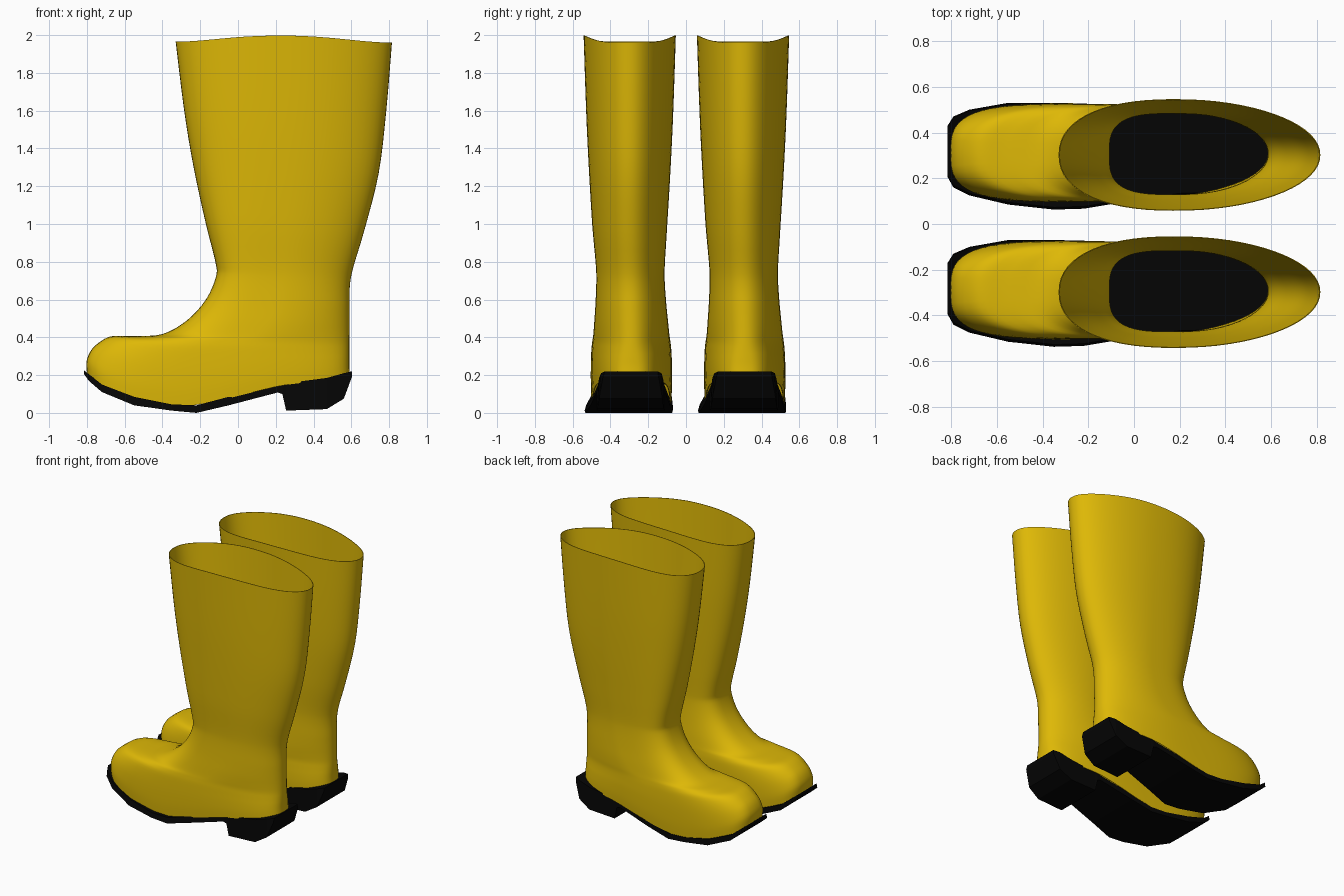
import bpy, bmesh, math

if "Cube" in bpy.data.objects:
    bpy.data.objects.remove(bpy.data.objects["Cube"])

SEG, SUB = 64, 4


def material(name, rgb):
    m = bpy.data.materials.new(name)
    m.diffuse_color = (*rgb, 1)
    m.use_nodes = True
    m.node_tree.nodes["Principled BSDF"].inputs["Base Color"].default_value = m.diffuse_color
    return m


yellow = material("yellow rubber", (0.73, 0.48, 0.002))
black = material("black rubber", (0.0015, 0.0015, 0.0015))

# sole stations: x, top z, bottom z, near y, far y
SOLE = [
    (-.815, .225, .205, .205, .43), (-.79, .205, .17, .16, .47),
    (-.72, .15, .11, .125, .50), (-.55, .085, .04, .085, .53),
    (-.35, .045, .012, .063, .53), (-.22, .04, 0, .067, .527),
    (-.05, .085, .04, .095, .515), (.21, .15, .108, .125, .49),
    (.235, .155, .10, .125, .49), (.255, .157, .012, .125, .488),
    (.47, .185, .02, .13, .483), (.56, .21, .075, .14, .475),
    (.603, .22, .19, .16, .455)]

# upper rings, rim to sole: front x, front z, back x, back z, half width,
# front squareness, how far the ring follows the curve of the sole
UPPER = [
    (-.33, 1.965, .815, 1.96, .243, 2.25, 0), (-.285, 1.6, .785, 1.6, .23, 2.35, 0),
    (-.235, 1.3, .745, 1.27, .215, 2.5, 0), (-.17, 1.0, .67, .97, .197, 2.8, 0),
    (-.12, .80, .61, .77, .182, 3.1, 0), (-.117, .72, .592, .67, .18, 3.1, 0),
    (-.17, .60, .59, .56, .186, 3.0, 0), (-.27, .49, .59, .48, .194, 2.9, 0),
    (-.40, .425, .59, .42, .20, 2.8, .05), (-.55, .425, .59, .37, .205, 2.8, .15),
    (-.68, .43, .59, .33, .21, 2.9, .35), (-.76, .37, .59, .29, .213, 3.1, .6),
    (-.80, .28, .59, .245, .212, 3.2, .85), (-.80, .205, .592, .20, .207, 3.2, 1)]


def sole_top(x):
    for a, b in zip(SOLE, SOLE[1:]):
        if x <= b[0]:
            t = max(0, (x - a[0]) / (b[0] - a[0]))
            return a[1] + t * (b[1] - a[1])
    return SOLE[-1][1]


def smooth_rows(rows):
    # Catmull-Rom interpolation between the rings
    out = []
    for i in range(len(rows) - 1):
        p = [rows[max(0, min(len(rows) - 1, i + d))] for d in (-1, 0, 1, 2)]
        for s in range(SUB):
            t = s / SUB
            out.append([.5 * (2 * b + (c - a) * t + (2 * a - 5 * b + 4 * c - d) * t * t
                              + (3 * b - a - 3 * c + d) * t ** 3)
                        for a, b, c, d in zip(*p)])
    return out + [list(rows[-1])]


def power(v, e):
    return math.copysign(abs(v) ** e, v)


def upper_ring(row):
    fx, fz, bx, bz, hw, nf, sag = row
    yc = .302 + .009 * max(0, min(1, (1 - fz) / .6))
    rim = .035 * max(0, min(1, (fz - 1.5) / .46))
    pts = []
    for i in range(SEG):
        a = 2 * math.pi * i / SEG
        c, s = math.cos(a), math.sin(a)
        e = 2 / (nf if c < 0 else 2.1 + .8 * sag)
        u = power(c, e)
        x = (fx + bx) / 2 + u * (bx - fx) / 2
        # egg-shaped plan, fuller to the front
        y = yc + hw * power(s, e) * (1 - (.09 + .04 * sag) * c)
        z = fz + (bz - fz) * (u + 1) / 2 + rim * s ** 4
        z += sag * (sole_top(x) - .01 - .2)
        pts.append((x, y, z))
    return pts


def loft(name, rings, mat, caps):
    bm = bmesh.new()
    rows = [[bm.verts.new(p) for p in r] for r in rings]
    for a, b in zip(rows, rows[1:]):
        for i in range(len(a)):
            j = (i + 1) % len(a)
            bm.faces.new((a[i], b[i], b[j], a[j]))
    if caps:
        bm.faces.new(rows[0])
        bm.faces.new(rows[-1])
        bmesh.ops.recalc_face_normals(bm, faces=bm.faces)
    else:
        # open tube: make the normals point away from the leg
        bm.faces.ensure_lookup_table()
        bm.normal_update()
        if bm.faces[0].normal.x < 0:
            bmesh.ops.reverse_faces(bm, faces=bm.faces)
    me = bpy.data.meshes.new(name)
    bm.to_mesh(me)
    bm.free()
    me.materials.append(mat)
    return me


upper = loft("boot_upper", [upper_ring(r) for r in smooth_rows(UPPER)], yellow, False)
for p in upper.polygons:
    p.use_smooth = True
sole = loft("boot_sole", [[(x, y0 + .01, zt), (x, y1 - .005, zt), (x, y1, zb), (x, y0, zb)]
                          for x, zt, zb, y0, y1 in SOLE], black, True)

# the pair: the same boot placed twice
for side, dy in (("far", 0), ("near", -.6)):
    for part, me in (("upper", upper), ("sole", sole)):
        ob = bpy.data.objects.new(f"{side}_boot_{part}", me)
        ob.location.y = dy
        bpy.context.collection.objects.link(ob)
        if part == "upper":
            mod = ob.modifiers.new("rubber thickness", 'SOLIDIFY')
            mod.thickness = .004
            mod.offset = -1
            crisp = ob.modifiers.new("crisp rim", 'EDGE_SPLIT')
            crisp.split_angle = math.radians(50)
